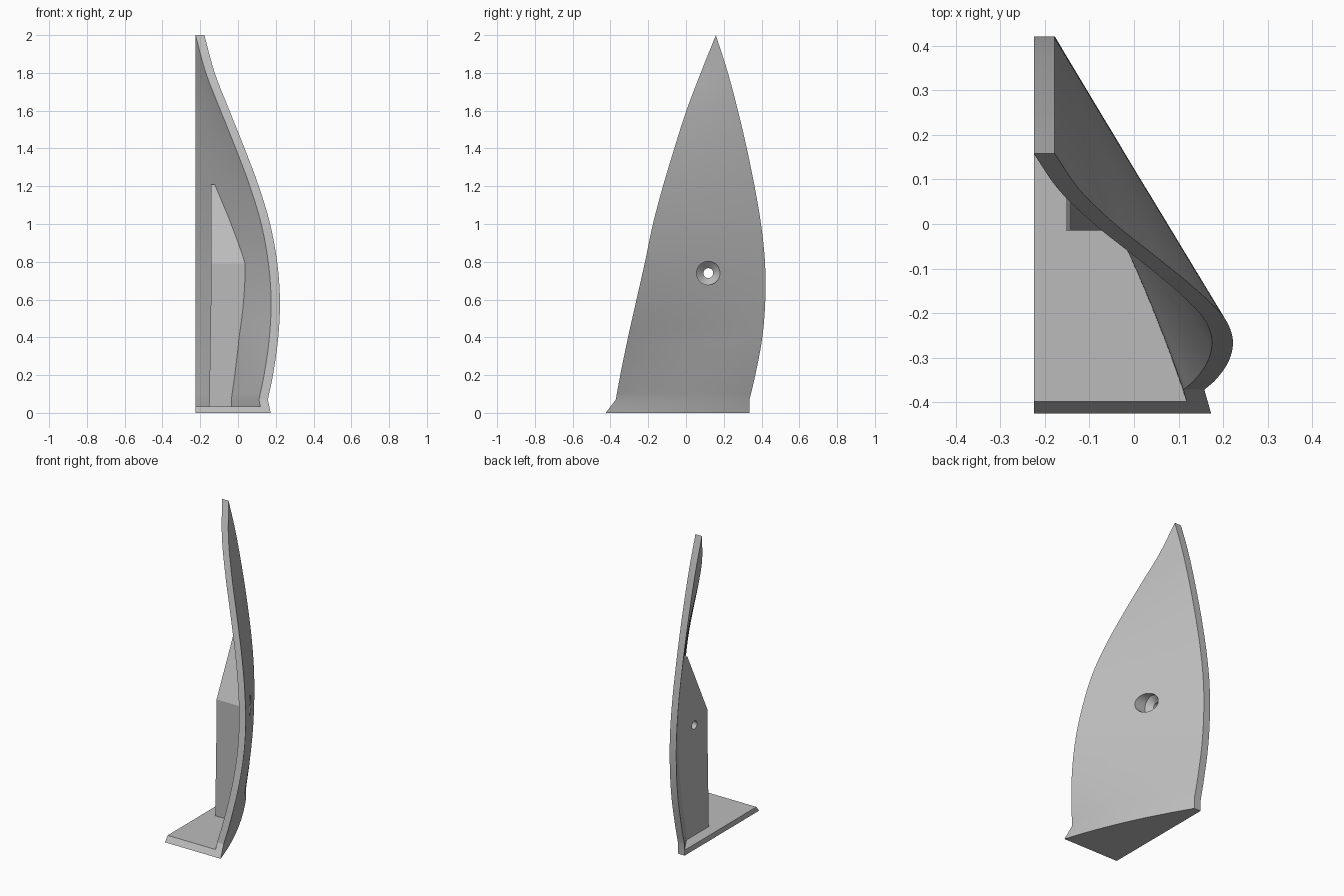
import bpy, bmesh, math
from mathutils import Vector

cube = bpy.data.objects.get("Cube")
if cube:
    bpy.data.objects.remove(cube, do_unlink=True)

grey = bpy.data.materials.new("plain grey")
grey.use_nodes = True
colour = (0.5, 0.5, 0.5, 1)
grey.diffuse_color = colour
grey.node_tree.nodes["Principled BSDF"].inputs["Base Color"].default_value = colour

LEFT = -0.225      # flat wall plane
THICK = 0.047      # panel thickness along x
RIB_FRONT = -0.015
PLATE_TOP = 0.035

# Stations up the panel: height, front edge y, back edge y, front edge outer x
stations = [Vector(s) for s in (
    (0, -0.425, 0.335, 0.173), (0.07, -0.372, 0.336, 0.158),
    (0.2, -0.348, 0.367, 0.185), (0.4, -0.307, 0.404, 0.213),
    (0.6, -0.262, 0.42, 0.222), (0.8, -0.217, 0.418, 0.207),
    (1.0, -0.175, 0.397, 0.17), (1.2, -0.122, 0.363, 0.11),
    (1.4, -0.062, 0.322, 0.035), (1.6, 0.002, 0.275, -0.045),
    (1.8, 0.078, 0.222, -0.123), (2.0, 0.158, 0.158, -0.178))]


def station(z):
    """Smooth station at a height; the short foot below is straight."""
    if z <= stations[1][0]:
        return stations[0].lerp(stations[1], z / stations[1][0])
    pts = stations[1:]
    i = max(k for k in range(len(pts) - 1) if pts[k][0] <= z)
    a, b = pts[i], pts[i + 1]
    before, after = pts[max(i - 1, 0)], pts[min(i + 2, len(pts) - 1)]
    h = b[0] - a[0]
    u = (z - a[0]) / h
    ma = (b - before) * (h / (b[0] - before[0]))
    mb = (after - a) * (h / (after[0] - a[0]))
    u2, u3 = u * u, u * u * u
    return (a * (2 * u3 - 3 * u2 + 1) + ma * (u3 - 2 * u2 + u)
            + b * (3 * u2 - 2 * u3) + mb * (u3 - u2))


def panel_point(z, t, depth=0.0):
    """Point on the panel: t runs back to front, depth goes inward along x."""
    _, front, back, x_front = station(z)
    x_back = LEFT + THICK
    bulge = 0.028 * 4 * t * (1 - t) * max(0, 1 - z / 0.4)
    return Vector((x_back + (x_front - x_back) * t + bulge - depth,
                   back + (front - back) * t, z))


def finish(name, bm):
    bmesh.ops.remove_doubles(bm, verts=bm.verts, dist=0.0001)
    bmesh.ops.recalc_face_normals(bm, faces=bm.faces)
    mesh = bpy.data.meshes.new(name)
    bm.to_mesh(mesh)
    bm.free()
    mesh.materials.append(grey)
    obj = bpy.data.objects.new(name, mesh)
    bpy.context.collection.objects.link(obj)
    return obj


def loft(name, rings, strip_caps=False):
    """Skin a stack of equal rings and close both ends."""
    bm = bmesh.new()
    rows = [[bm.verts.new(p) for p in ring] for ring in rings]
    n = len(rows[0])
    for lower, upper in zip(rows, rows[1:]):
        for i in range(n):
            j = (i + 1) % n
            bm.faces.new((lower[i], lower[j], upper[j], upper[i]))
    if strip_caps:
        for i in range(n // 2 - 1):
            bm.faces.new((rows[0][i], rows[0][i + 1], rows[0][n - 2 - i], rows[0][n - 1 - i]))
    else:
        bm.faces.new(rows[0])
        bm.faces.new(rows[-1])
    return finish(name, bm)


# Curved, twisted panel
cols, levels = 20, 60
foot = stations[1][0]
heights = [0] + [foot + (2 - foot) * k / levels for k in range(levels + 1)]
ts = [k / cols for k in range(cols + 1)]
panel = loft("curved_panel",
             [[panel_point(z, t) for t in ts]
              + [panel_point(z, t, THICK) for t in reversed(ts)] for z in heights],
             strip_caps=True)

# Support rib behind the panel, with a sloped top
def rib_ring(z):
    _, front, back, x_front = station(z)
    y = RIB_FRONT + 0.205 * max(0, (z - 0.79) / 0.42)
    x = -0.143 - 0.01 * max(0, 1 - z / 0.65)
    depth = 0.025
    t_front = (back - y) / (back - front)
    x_back = LEFT + THICK - depth
    t_back = (x - x_back) / (x_front - depth - x_back)
    end = panel_point(z, t_back, depth)
    return [Vector((x, y, z)), panel_point(z, t_front, depth),
            panel_point(z, (t_front + t_back) / 2, depth), Vector((x, end.y, z))]


rib_heights = [0.01, 0.1, 0.2, 0.3, 0.4, 0.5, 0.65, 0.79, 0.9, 1.0, 1.1, 1.21]
rib = loft("support_rib", [rib_ring(z) for z in rib_heights])

# Triangular base plate with a sloped front
base_rings = []
for z in (0, PLATE_TOP):
    front, back = panel_point(z, 1, THICK / 2), panel_point(z, 0, THICK / 2)
    base_rings.append([Vector((LEFT, front.y, z)), front,
                       panel_point(z, 0.5, THICK / 2), back, Vector((LEFT, back.y, z))])
base = loft("base_plate", base_rings)

# Countersunk bolt hole bored along x
profile = ((-0.4, 0.026), (-0.07, 0.026), (-0.035, 0.062), (0.3, 0.062))
sides = 40
cutter = loft("hole_cutter", [
    [Vector((x, 0.118 + r * math.cos(math.tau * k / sides),
             0.74 + r * math.sin(math.tau * k / sides))) for k in range(sides)]
    for x, r in profile])
cutter.hide_render = True
for obj in (panel, rib):
    mod = obj.modifiers.new("bolt_hole", "BOOLEAN")
    mod.operation = "DIFFERENCE"
    mod.solver = "EXACT"
    mod.object = cutter
    bpy.context.view_layer.objects.active = obj
    bpy.ops.object.modifier_apply(modifier=mod.name)
bpy.data.objects.remove(cutter, do_unlink=True)

# Smooth shading with crisp edges
bpy.ops.object.select_all(action="DESELECT")
for obj in (panel, rib, base):
    obj.select_set(True)
bpy.context.view_layer.objects.active = panel
bpy.ops.object.shade_smooth_by_angle(angle=math.radians(25))
